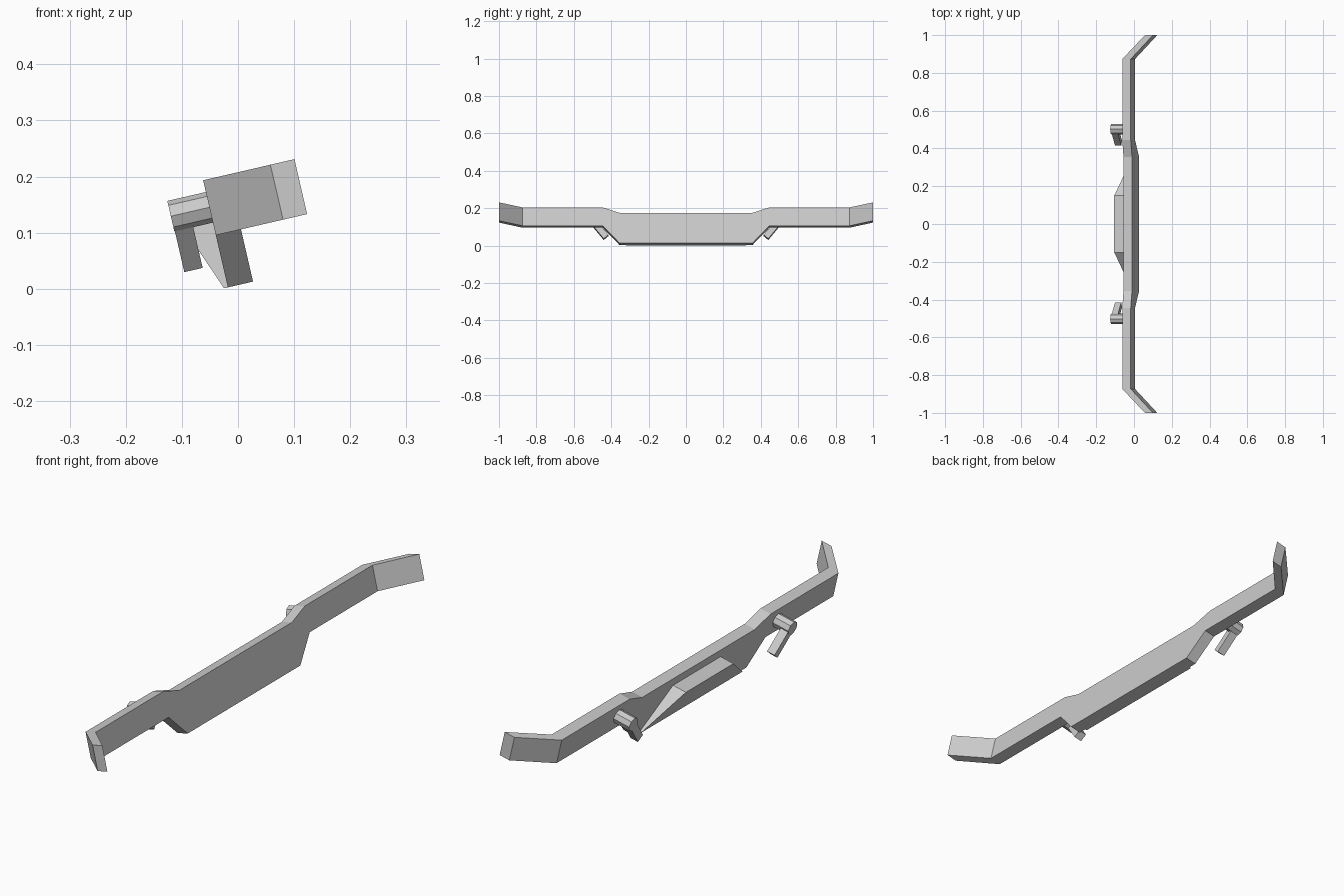
import bpy, bmesh
from math import radians, cos, sin, tau

if "Cube" in bpy.data.objects:
    bpy.data.objects.remove(bpy.data.objects["Cube"])

# Parts are built upright, then tilted together about the y axis
TILT = radians(-13)


def loft(name, rings):
    """Skin a list of equal-sized rings of points and cap both ends."""
    bm = bmesh.new()
    rows = [[bm.verts.new(p) for p in ring] for ring in rings]
    n = len(rows[0])
    for a, b in zip(rows, rows[1:]):
        for i in range(n):
            j = (i + 1) % n
            bm.faces.new((a[i], a[j], b[j], b[i]))
    bm.faces.new(rows[0])
    bm.faces.new(rows[-1])
    bmesh.ops.recalc_face_normals(bm, faces=bm.faces)
    mesh = bpy.data.meshes.new(name)
    bm.to_mesh(mesh)
    bm.free()
    obj = bpy.data.objects.new(name, mesh)
    obj.rotation_euler = (0, TILT, 0)
    bpy.context.collection.objects.link(obj)
    return obj


# Bumper bar: cross-sections (y, back, front, bottom, top), mirrored across y = 0
half = [
    (1.0, 0.106, 0.150, 0.102, 0.2025),
    (0.873, -0.017, 0.029, 0.102, 0.2025),
    (0.445, -0.017, 0.029, 0.102, 0.2025),
    (0.355, -0.017, 0.029, 0.0065, 0.173),
]
sections = half + [(-s[0],) + s[1:] for s in reversed(half)]
loft("bumper_bar", [[(b, y, lo), (f, y, lo), (f, y, hi), (b, y, hi)]
                    for y, b, f, lo, hi in sections])

# Wedge on the back, narrow at the top and wide at the bottom
loft("back_wedge", [
    [(-0.016, -0.32, 0.0065), (-0.024, -0.32, 0.0065),
     (-0.024, 0.32, 0.0065), (-0.016, 0.32, 0.0065)],
    [(-0.016, -0.15, 0.14), (-0.075, -0.15, 0.14),
     (-0.075, 0.15, 0.14), (-0.016, 0.15, 0.14)],
])

PEG_Y, PEG_Z, PEG_R = 0.502, 0.153, 0.028
for side, label in ((1, "left"), (-1, "right")):
    # Eight-sided mounting peg
    loft(f"peg_{label}", [
        [(x, side * (PEG_Y + PEG_R * cos(i * tau / 8)), PEG_Z + PEG_R * sin(i * tau / 8))
         for i in range(8)] for x in (-0.0875, -0.016)])
    # Square arm hanging inward from the peg
    dy, dz = 0.0125, 0.0105
    loft(f"arm_{label}", [
        [(-0.0865, side * (y + dy), z - dz), (-0.053, side * (y + dy), z - dz),
         (-0.053, side * (y - dy), z + dz), (-0.0865, side * (y - dy), z + dz)]
        for y, z in ((PEG_Y, PEG_Z), (0.4275, 0.061))])
